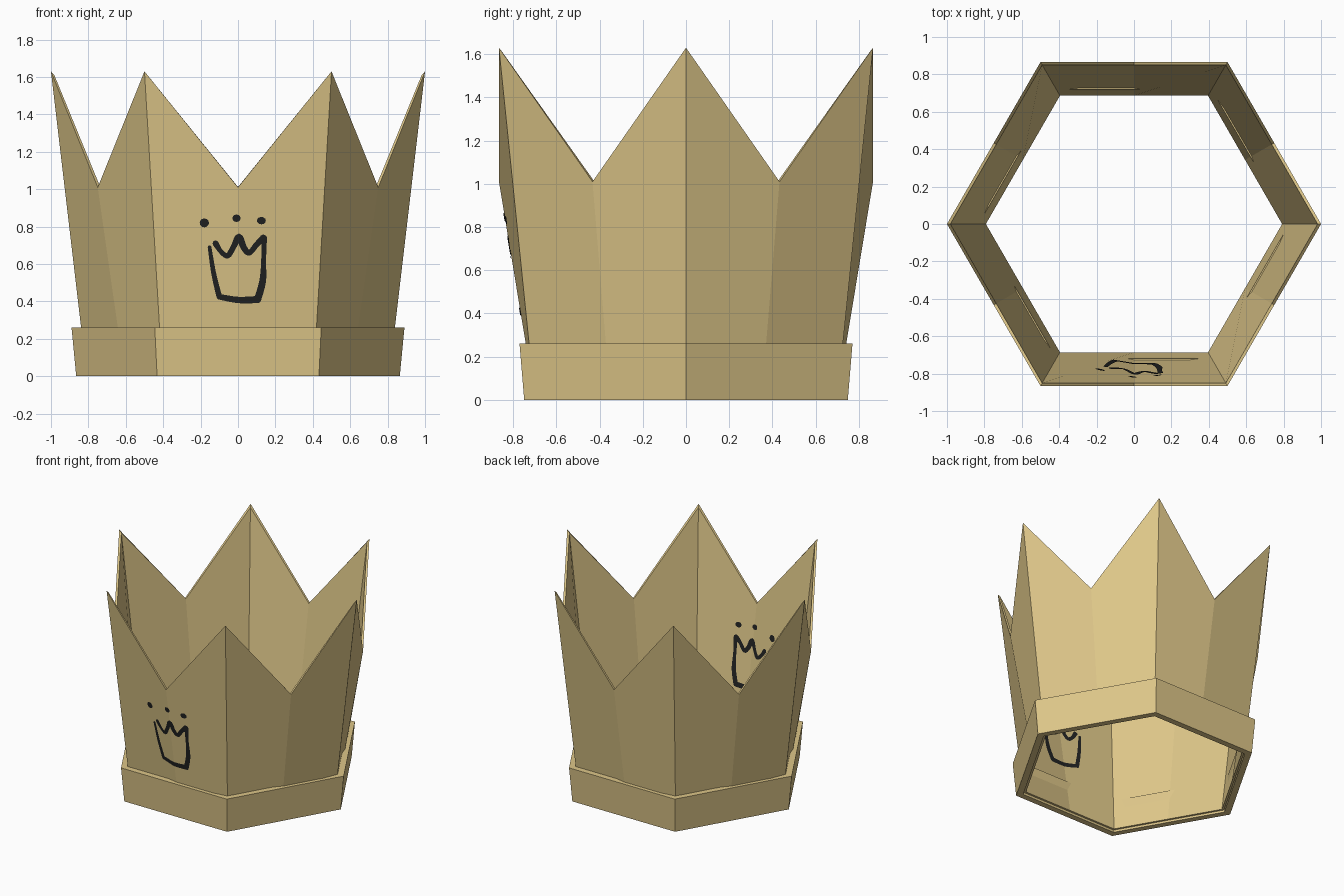
import bpy, bmesh, math
from mathutils import Vector
from mathutils.bvhtree import BVHTree

if "Cube" in bpy.data.objects:
    bpy.data.objects.remove(bpy.data.objects["Cube"])


def material(name, rgb):
    m = bpy.data.materials.new(name)
    m.diffuse_color = (*rgb, 1)
    m.use_nodes = True
    m.node_tree.nodes["Principled BSDF"].inputs["Base Color"].default_value = m.diffuse_color
    return m


card = material("tan cardboard", (0.73, 0.57, 0.25))
ink = material("black ink", (0.015, 0.016, 0.016))


def finish(bm, name, mat):
    me = bpy.data.meshes.new(name)
    bm.to_mesh(me)
    me.materials.append(mat)
    ob = bpy.data.objects.new(name, me)
    bpy.context.collection.objects.link(ob)
    return ob


def hex_ring(loops):
    """Closed hexagonal ring. Each loop is (radius, z at corners, z at side middles)."""
    bm = bmesh.new()
    rows = []
    for r, z_corner, z_mid in loops:
        row = []
        for k in range(12):
            a = math.radians(30 * k)
            rad = r if k % 2 == 0 else r * math.cos(math.pi / 6)
            row.append(bm.verts.new((rad * math.cos(a), rad * math.sin(a),
                                     z_mid if k % 2 else z_corner)))
        rows.append(row)
    for j, a in enumerate(rows):
        b = rows[(j + 1) % len(rows)]
        for i in range(12):
            n = (i + 1) % 12
            quad = [a[i], b[i], b[n], a[n]]
            if j == 2:  # inner wall splits along the same diagonal as the outer wall
                quad = quad[1:] + quad[:1]
            bm.faces.new(quad)
    bm.normal_update()
    return bm


# Pointed wall: outer top, outer bottom, inner bottom, inner top
wall = hex_ring([(1.0, 1.63, 1.01), (0.81, 0.015, 0.015),
                 (0.792, 0.015, 0.015), (0.982, 1.61, 1.012)])
finish(wall, "pointed_wall", card)
tree = BVHTree.FromBMesh(wall)

# Band around the foot
band = hex_ring([(0.89, 0.26, 0.26), (0.865, 0.0, 0.0),
                 (0.813, 0.0, 0.0), (0.83, 0.26, 0.26)])
finish(band, "base_band", card)


# Ink drawing, laid on both sides of the front wall
def on_wall(x, z, inside):
    start, d = ((x, 0, z), 1) if inside else ((x, -2, z), -1)
    hit = tree.ray_cast(Vector(start), Vector((0, -d, 0)))[0]
    return Vector((x, hit.y + 0.004 * d, z))


def add_face(bm, pts, inside):
    vs = [bm.verts.new(on_wall(x, z, inside)) for x, z in pts]
    f = bm.faces.new(vs)
    f.normal_update()
    if (f.normal.y > 0) != inside:
        f.normal_flip()


def blob(bm, x, z, rx, rz, inside):
    ring = [(x + rx * math.cos(t * math.pi / 6), z + rz * math.sin(t * math.pi / 6))
            for t in range(12)]
    for i in range(12):
        add_face(bm, [(x, z), ring[i], ring[(i + 1) % 12]], inside)


def stroke(bm, pts, inside):
    """Smooth ribbon through (x, z, width) points with round ends."""
    p = [Vector(q) for q in pts]
    p = [p[0]] + p + [p[-1]]
    path = []
    for i in range(1, len(p) - 2):
        a, b, c, d = p[i - 1:i + 3]
        for s in range(6):
            t = s / 6
            path.append(0.5 * (2 * b + (c - a) * t + (2 * a - 5 * b + 4 * c - d) * t ** 2
                               + (3 * b - a - 3 * c + d) * t ** 3))
    path.append(p[-1])
    sides = []
    for i, q in enumerate(path):
        t = path[min(i + 1, len(path) - 1)] - path[max(i - 1, 0)]
        n = Vector((-t.y, t.x)).normalized() * q.z / 2
        sides.append(((q.x + n.x, q.y + n.y), (q.x, q.y), (q.x - n.x, q.y - n.y)))
    for a, b in zip(sides, sides[1:]):
        add_face(bm, [a[0], a[1], b[1], b[0]], inside)
        add_face(bm, [a[1], a[2], b[2], b[1]], inside)
    for q in (path[0], path[-1]):
        blob(bm, q.x, q.y, q.z / 2, q.z / 2, inside)


strokes = [
    # left side
    [(-0.152, 0.69, 0.02), (-0.13, 0.55, 0.026), (-0.1, 0.425, 0.03)],
    # bottom
    [(-0.1, 0.425, 0.03), (0.0, 0.408, 0.034), (0.105, 0.41, 0.038)],
    # right side
    [(0.105, 0.41, 0.038), (0.132, 0.51, 0.036), (0.137, 0.62, 0.026), (0.14, 0.74, 0.03)],
    # zigzag top
    [(-0.12, 0.71, 0.032), (-0.09, 0.665, 0.025), (-0.055, 0.645, 0.03),
     (-0.025, 0.69, 0.03), (0.005, 0.745, 0.036), (0.03, 0.69, 0.034),
     (0.06, 0.66, 0.03), (0.1, 0.705, 0.03), (0.135, 0.74, 0.035)],
]
dots = [(-0.18, 0.82, 0.025, 0.024), (-0.008, 0.845, 0.022, 0.02), (0.125, 0.832, 0.024, 0.02)]

for name, inside in (("front_drawing", False), ("inside_drawing", True)):
    bm = bmesh.new()
    for s in strokes:
        stroke(bm, s, inside)
    for d in dots:
        blob(bm, *d, inside)
    finish(bm, name, ink)
